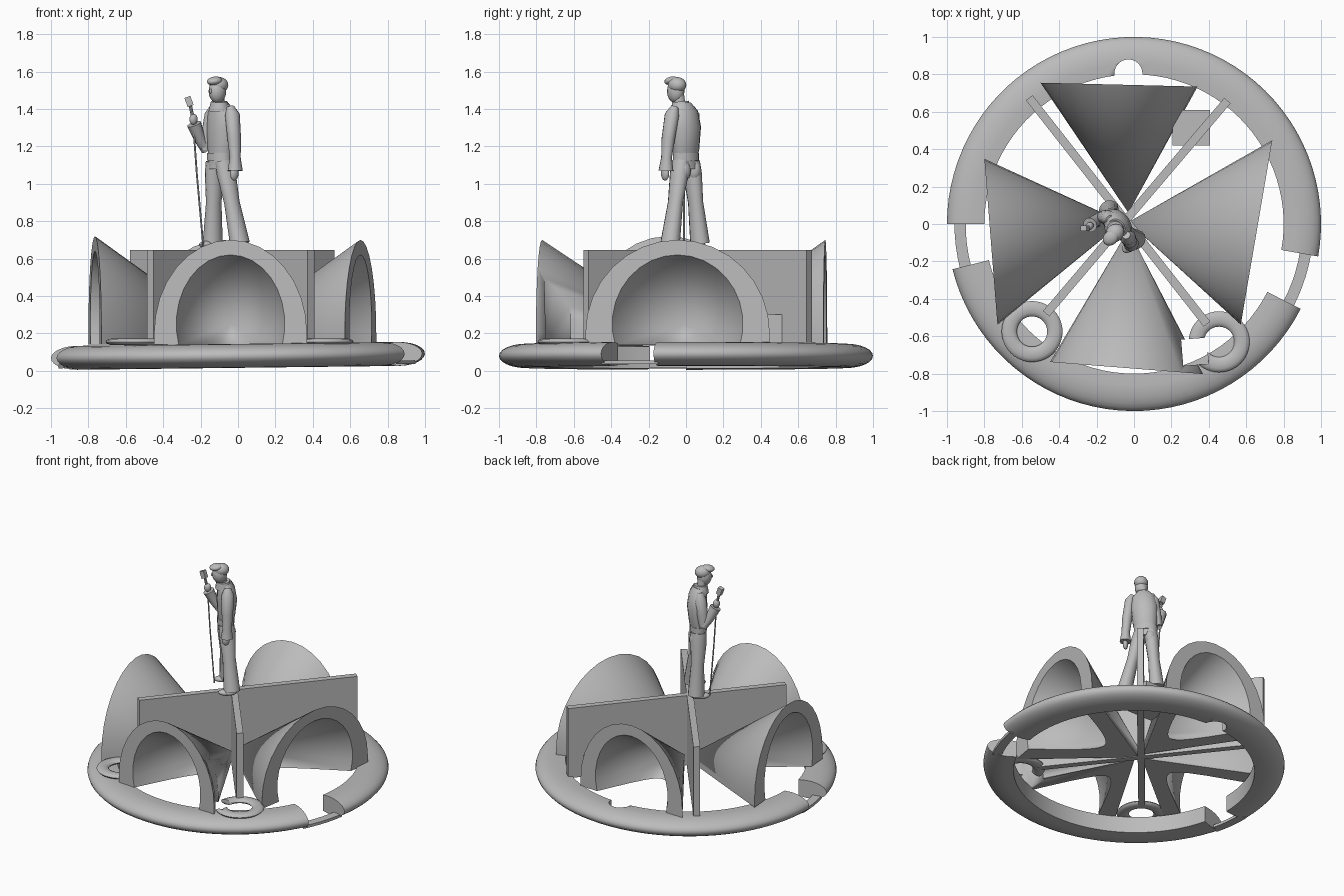
import bpy, bmesh, math
from mathutils import Vector, Matrix

old = bpy.data.objects.get("Cube")
if old:
    bpy.data.objects.remove(old)

grey = bpy.data.materials.new("plain_grey")
grey.use_nodes = True
GREY = (0.5, 0.5, 0.5, 1)
grey.diffuse_color = GREY
grey.node_tree.nodes["Principled BSDF"].inputs["Base Color"].default_value = GREY


def finish(name, bm):
    """Turn a bmesh into a shaded object."""
    bmesh.ops.remove_doubles(bm, verts=bm.verts, dist=0.0002)
    bmesh.ops.recalc_face_normals(bm, faces=bm.faces)
    mesh = bpy.data.meshes.new(name)
    bm.to_mesh(mesh)
    bm.free()
    mesh.materials.append(grey)
    ob = bpy.data.objects.new(name, mesh)
    bpy.context.collection.objects.link(ob)
    bpy.ops.object.select_all(action='DESELECT')
    bpy.context.view_layer.objects.active = ob
    ob.select_set(True)
    bpy.ops.object.shade_smooth_by_angle(angle=math.radians(35))
    return ob


def placed(centre, size, turn, tilt):
    return (Matrix.Translation(centre) @ Matrix.Rotation(turn, 4, 'Z')
            @ Matrix.Rotation(tilt, 4, 'Y') @ Matrix.Diagonal((*size, 1)))


def box(name, centre, size, turn=0, tilt=0):
    bm = bmesh.new()
    bmesh.ops.create_cube(bm, size=1, matrix=placed(centre, size, turn, tilt))
    return finish(name, bm)


def ball(name, centre, size, turn=0, tilt=0):
    bm = bmesh.new()
    bmesh.ops.create_uvsphere(bm, u_segments=16, v_segments=10, radius=1,
                              matrix=placed(centre, size, turn, tilt))
    return finish(name, bm)


def sweep(name, profile, start, end, centre=(0, 0), slope=0.0, step=4):
    """Sweep a closed (radius, height) profile round the z axis, in degrees."""
    bm = bmesh.new()
    n = max(2, round((end - start) / step))
    rings = []
    for i in range(n + 1):
        a = math.radians(start + (end - start) * i / n)
        rings.append([bm.verts.new((centre[0] + r * math.cos(a), centre[1] + r * math.sin(a),
                                    z + slope * r * math.cos(a))) for r, z in profile])
    k = len(profile)
    for a, b in zip(rings, rings[1:]):
        for j in range(k):
            bm.faces.new((a[j], a[(j + 1) % k], b[(j + 1) % k], b[j]))
    if end - start < 360:
        bm.faces.new(rings[0])
        bm.faces.new(rings[-1])
    return finish(name, bm)


def cut(ob, cutter):
    mod = ob.modifiers.new("cut", 'BOOLEAN')
    mod.object = cutter
    mod.solver = 'EXACT'
    cutter.hide_render = True
    cutter.hide_viewport = True


def loft(name, stations, side, sides=14):
    """Skin rings (point, side radius, depth radius) along a path."""
    bm = bmesh.new()
    pts = [Vector(s[0]) for s in stations]
    rings = []
    for i, (p, ru, rv) in enumerate(stations):
        t = (pts[min(i + 1, len(pts) - 1)] - pts[max(i - 1, 0)]).normalized()
        u = (side - t * side.dot(t)).normalized()
        v = t.cross(u)
        rings.append([bm.verts.new(pts[i] + u * ru * math.cos(a) + v * rv * math.sin(a))
                      for a in (math.tau * j / sides for j in range(sides))])
    for a, b in zip(rings, rings[1:]):
        for j in range(sides):
            bm.faces.new((a[j], a[(j + 1) % sides], b[(j + 1) % sides], b[j]))
    bm.faces.new(rings[0])
    bm.faces.new(rings[-1])
    return finish(name, bm)


# Base ring in two arcs, joined by low strips across the gaps
SLOPE = 0.012
half_round = [(0.8, 0.022)]
for i in range(13):
    a = math.pi * (i / 12 - 0.5)
    half_round.append((0.86 + 0.14 * math.cos(a), 0.08 + 0.064 * math.sin(a)))
half_round.append((0.8, 0.14))
back_arc = sweep("base_ring_back", half_round, -10, 180, slope=SLOPE)
sweep("base_ring_front", half_round, 194, 333, slope=SLOPE)
strip = [(0.9, 0.025), (0.96, 0.025), (0.96, 0.045), (0.9, 0.045)]
sweep("gap_strip_left", strip, 332, 351, slope=SLOPE)
sweep("gap_strip_right", strip, 179, 195, slope=SLOPE)
notch = [(0, -0.1), (0.075, -0.1), (0.075, 0.3), (0, 0.3)]
cut(back_arc, sweep("ring_notch_cutter", notch, 0, 360, (-0.03, 0.805), step=15))


# Four half-cone alcoves, each hollowed by a smaller cone cut off at the floor
def alcove(name, centre, half, top, degrees, apex):
    low, mid, axis, steps = 0.14, 0.2, 0.25, 16
    turn = math.radians(degrees)
    out = Vector((math.cos(turn), math.sin(turn), 0))
    across = Vector((-out.y, out.x, 0))
    middle, tip = Vector((*centre, 0)), Vector((*apex, 0))
    up = Vector((0, 0, 1))
    bm = bmesh.new()
    # outer skin
    arc = [math.pi * i / steps for i in range(steps + 1)]
    flat = [(half, low)] + [(half * math.cos(a), mid + (top - mid) * math.sin(a)) for a in arc]
    flat.append((-half, low))
    rim = [bm.verts.new(middle + across * s + up * z) for s, z in flat]
    peak, foot = bm.verts.new(tip + up * 0.21), bm.verts.new(tip + up * low)
    for a, b in zip(rim[1:-1], rim[2:-1]):
        bm.faces.new((a, b, peak))
    bm.faces.new((rim[0], rim[1], peak, foot))
    bm.faces.new((rim[-1], rim[-2], peak, foot))
    # inner hollow
    w, h = half * 0.71, top - 0.08 - axis
    dip = math.asin((axis - low) / h)
    hollow = tip + out * 0.1 + up * axis
    deep = bm.verts.new(hollow)

    def inner(a):
        reach = min(1, (low - axis) / (h * math.sin(a))) if math.sin(a) < 0 else 1
        edge = middle + across * w * math.cos(a) + up * (axis + h * math.sin(a))
        return bm.verts.new(hollow.lerp(edge, reach))

    span = math.pi + 2 * dip
    count = len(rim) - 1
    rim_in = [inner(-dip + span * i / count) for i in range(count + 1)]
    floor = [inner(math.pi + dip + (math.tau - span) * i / 12) for i in range(1, 12)]
    loop = rim_in + floor
    for a, b in zip(loop, loop[1:] + loop[:1]):
        bm.faces.new((a, b, deep))
    for i in range(count):
        bm.faces.new((rim[i], rim[i + 1], rim_in[i + 1], rim_in[i]))
    bm.faces.new([foot, rim[-1], rim_in[-1]] + floor + [rim_in[0], rim[0]])
    return finish(name, bm)


front = alcove("front_alcove", (-0.04, -0.77), 0.41, 0.70, -94.5, (-0.03, -0.03))
alcove("back_alcove", (-0.08, 0.745), 0.42, 0.70, 88.6, (-0.03, 0.06))
alcove("left_alcove", (0.655, -0.045), 0.50, 0.70, -9.7, (-0.03, 0.01))
alcove("right_alcove", (-0.765, -0.095), 0.445, 0.72, 184.5, (-0.06, 0.01))

# Two crossing walls
for name, p, q in (("wall_one", (-0.56, 0.675), (0.39, -0.535)), ("wall_two", (0.5, 0.66), (-0.47, -0.48))):
    p, q = Vector(p), Vector(q)
    m, d = (p + q) / 2, q - p
    box(name, (m.x, m.y, 0.39), (d.length, 0.045, 0.51), math.atan2(d.y, d.x))

# Flat hoops at the front corners and a back block
for name, centre in (("right_hoop", (-0.545, -0.575)), ("left_hoop", (0.455, -0.63))):
    section = [(0.122 + 0.041 * math.cos(a), 0.155 + 0.018 * math.sin(a))
               for a in (math.tau * i / 12 for i in range(12))]
    hoop = sweep(name, section, 0, 360, centre, step=9)
box("back_block", (0.305, 0.515, 0.225), (0.2, 0.19, 0.15))

# One square opening bites into both the left hoop and the front alcove
bite = box("square_bite_cutter", (0.325, -0.683, 0.5), (0.135, 0.14, 1), 0.08)
cut(hoop, bite)
cut(front, bite)

# Standing figure, turned towards the front right corner
SIDE = Vector((0.66, -0.75, 0))
TURN = math.atan2(-0.66, -0.75)
loft("torso", [((-0.1, 0, 1.08), 0.075, 0.055), ((-0.1, 0, 1.15), 0.072, 0.05),
               ((-0.095, 0, 1.18), 0.08, 0.058), ((-0.09, 0, 1.3), 0.09, 0.068),
               ((-0.09, -0.01, 1.38), 0.086, 0.06), ((-0.095, -0.02, 1.425), 0.05, 0.045)], SIDE)
loft("belt", [((-0.1, 0, 1.125), 0.079, 0.058), ((-0.1, 0, 1.165), 0.079, 0.058)], SIDE)
loft("collar", [((-0.1, -0.025, 1.39), 0.06, 0.056), ((-0.1, -0.03, 1.44), 0.046, 0.044)], SIDE)
loft("neck", [((-0.1, -0.03, 1.4), 0.03, 0.03), ((-0.105, -0.04, 1.48), 0.03, 0.03)], SIDE)
ball("head", (-0.11, -0.055, 1.495), (0.05, 0.044, 0.064), TURN)
ball("hair", (-0.102, -0.048, 1.528), (0.053, 0.047, 0.043), TURN)
ball("quiff", (-0.125, -0.075, 1.55), (0.045, 0.038, 0.023), TURN, 0.15)
ball("nose", (-0.146, -0.087, 1.495), (0.01, 0.007, 0.013), TURN)

for s, name, foot in ((1, "left", Vector((0.01, -0.085, 0.68))), (-1, "right", Vector((-0.135, 0.075, 0.68)))):
    hip = Vector((-0.1, 0, 1.12)) + SIDE * s * 0.037
    knee = hip.lerp(foot, 0.5)
    loft(name + "_leg", [(hip, 0.042, 0.052), (hip.lerp(foot, 0.15), 0.046, 0.055),
                         (knee, 0.038, 0.044), (foot, 0.05, 0.056)], SIDE)
    ball(name + "_buttock", hip + Vector((0.012, 0.01, -0.05)), (0.048, 0.04, 0.06), TURN)
    ball(name + "_shoe", foot + Vector((-0.02, -0.02, -0.005)), (0.065, 0.034, 0.022), TURN)

loft("left_arm", [((-0.04, -0.06, 1.41), 0.02, 0.022), ((-0.03, -0.075, 1.37), 0.036, 0.042),
                  ((-0.02, -0.095, 1.24), 0.034, 0.038), ((-0.015, -0.104, 1.14), 0.028, 0.03),
                  ((-0.015, -0.107, 1.07), 0.038, 0.042)], SIDE)
ball("left_hand", (-0.02, -0.112, 1.055), (0.026, 0.018, 0.038), TURN)
loft("right_upper_arm", [((-0.13, 0.025, 1.41), 0.02, 0.022), ((-0.14, 0.035, 1.37), 0.036, 0.04),
                         ((-0.16, 0.04, 1.27), 0.032, 0.038), ((-0.175, 0.04, 1.18), 0.028, 0.032)], SIDE)
loft("right_forearm", [((-0.17, 0.045, 1.18), 0.027, 0.027), ((-0.205, 0.02, 1.24), 0.03, 0.03),
                       ((-0.235, -0.005, 1.32), 0.04, 0.038)], SIDE)
ball("right_hand", (-0.238, -0.012, 1.345), (0.024, 0.02, 0.03), TURN)

# Microphone and its hanging cord
loft("microphone_handle", [((-0.237, -0.012, 1.33), 0.009, 0.009), ((-0.255, -0.02, 1.42), 0.009, 0.009)], SIDE, 8)
box("microphone_head", (-0.262, -0.022, 1.44), (0.034, 0.03, 0.052), 0, -0.35)
loft("microphone_cord", [((-0.24, -0.01, 1.33), 0.005, 0.005), ((-0.22, -0.01, 1.05), 0.005, 0.005),
                         ((-0.185, -0.01, 0.66), 0.005, 0.005)], SIDE, 6)
